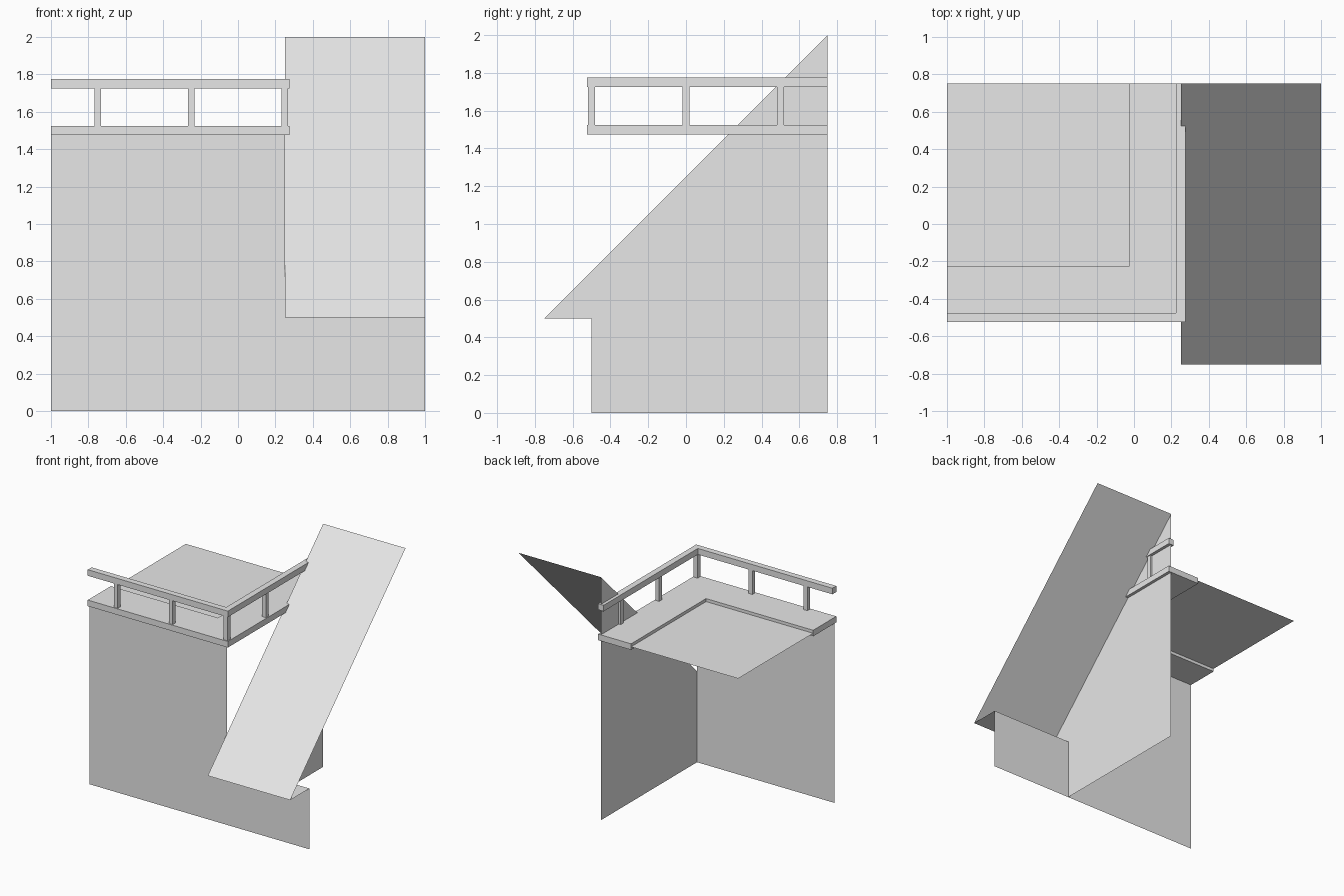
import bpy
import bmesh
from mathutils import Vector

cube = bpy.data.objects.get("Cube")
if cube:
    bpy.data.objects.remove(cube, do_unlink=True)

grey = bpy.data.materials.new("plain grey")
grey.use_nodes = True
grey.diffuse_color = (0.8, 0.8, 0.8, 1)
grey.node_tree.nodes["Principled BSDF"].inputs["Base Color"].default_value = (0.8, 0.8, 0.8, 1)

LEFT, RIGHT, FRONT, BACK = -1, 1, -0.5, 0.75
CORNER = 0.25             # where the building meets the sloped wing
EAVE, DECK, RIDGE = 0.5, 1.5, 2
OVERHANG = -0.75
HALF = 0.025              # half thickness of rails and walkway


def sheet(name, points, facing, thickness=0):
    """Flat polygon turned towards 'facing', extruded upwards if thick."""
    bm = bmesh.new()
    face = bm.faces.new([bm.verts.new(p) for p in points])
    face.normal_update()
    if face.normal.dot(Vector(facing)) < 0:
        face.normal_flip()
    if thickness:
        made = bmesh.ops.extrude_face_region(bm, geom=[face], use_keep_orig=True)
        top = [v for v in made["geom"] if isinstance(v, bmesh.types.BMVert)]
        bmesh.ops.translate(bm, verts=top, vec=(0, 0, thickness))
        bmesh.ops.recalc_face_normals(bm, faces=bm.faces)
    mesh = bpy.data.meshes.new(name)
    bm.to_mesh(mesh)
    bm.free()
    mesh.materials.append(grey)
    obj = bpy.data.objects.new(name, mesh)
    bpy.context.collection.objects.link(obj)
    return obj


def corner_strip(name, inner, z):
    """L-shaped strip along the front and the left edge of the deck."""
    xo, yo = CORNER + HALF, FRONT - HALF
    xi, yi = CORNER - inner, FRONT + inner
    outline = [(LEFT, yo), (xo, yo), (xo, BACK), (xi, BACK), (xi, yi), (LEFT, yi)]
    return sheet(name, [(x, y, z - HALF) for x, y in outline], (0, 0, -1), 2 * HALF)


def post(name, x, y, r=0.0175):
    outline = [(x - r, y - r), (x + r, y - r), (x + r, y + r), (x - r, y + r)]
    return sheet(name, [(a, b, DECK + HALF) for a, b in outline], (0, 0, -1), 0.2)


# Walls
sheet("front_wall", [(x, FRONT, z) for x, z in
      [(LEFT, 0), (RIGHT, 0), (RIGHT, EAVE), (CORNER, EAVE), (CORNER, DECK), (LEFT, DECK)]],
      (0, -1, 0))
sheet("side_wall", [(CORNER, y, z) for y, z in
      [(FRONT, 0), (BACK, 0), (BACK, RIDGE), (OVERHANG, EAVE), (FRONT, EAVE)]],
      (1, 0, 0))

# Sloped roof and its eave
sheet("sloped_roof", [(CORNER, OVERHANG, EAVE), (RIGHT, OVERHANG, EAVE),
                      (RIGHT, BACK, RIDGE), (CORNER, BACK, RIDGE)], (0, -1, 1))
sheet("eave_soffit", [(CORNER, OVERHANG, EAVE), (RIGHT, OVERHANG, EAVE),
                      (RIGHT, FRONT, EAVE), (CORNER, FRONT, EAVE)], (0, 0, -1))

# Flat deck with a raised walkway and railing
sheet("deck", [(LEFT, FRONT, DECK), (CORNER, FRONT, DECK),
               (CORNER, BACK, DECK), (LEFT, BACK, DECK)], (0, 0, 1))
corner_strip("walkway", 0.275, DECK)
corner_strip("handrail", HALF, DECK + 0.25)
for i, x in enumerate((-0.75, -0.25)):
    post(f"front_post_{i + 1}", x, FRONT)
for i, y in enumerate((FRONT, 0, 0.5)):
    post(f"side_post_{i + 1}", CORNER, y)
